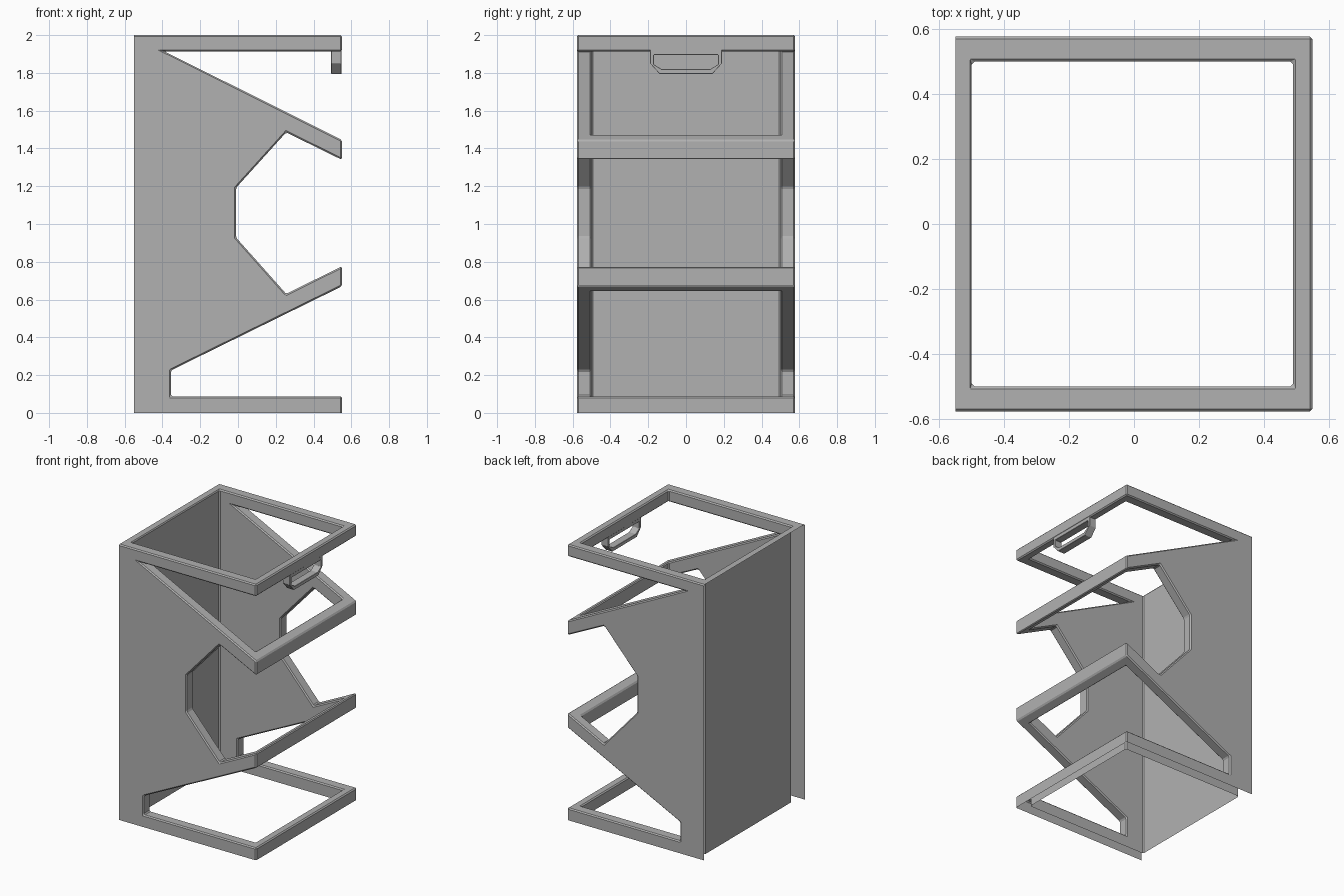
import bpy, bmesh

if "Cube" in bpy.data.objects:
    bpy.data.objects.remove(bpy.data.objects["Cube"])

# Dark grey finish shared by all parts
grey = bpy.data.materials.new("dark_grey")
grey.diffuse_color = (.44, .44, .44, 1)
grey.use_nodes = True
grey.node_tree.nodes["Principled BSDF"].inputs["Base Color"].default_value = grey.diffuse_color


def prism(name, pts, axis, lo, hi):
    """Solid from a 2D profile: axis 'y' takes (x, z) points, axis 'x' takes (y, z)."""
    place = (lambda a, b, d: (a, d, b)) if axis == 'y' else (lambda a, b, d: (d, a, b))
    bm = bmesh.new()
    face = bm.faces.new([bm.verts.new(place(a, b, lo)) for a, b in pts])
    ext = bmesh.ops.extrude_face_region(bm, geom=[face])
    new = [g for g in ext['geom'] if isinstance(g, bmesh.types.BMVert)]
    bmesh.ops.translate(bm, verts=new, vec=place(0, 0, hi - lo))
    # make sure the starting cap exists
    bmesh.ops.holes_fill(bm, edges=[e for e in bm.edges if e.is_boundary], sides=0)
    bmesh.ops.recalc_face_normals(bm, faces=bm.faces)
    mesh = bpy.data.meshes.new(name)
    bm.to_mesh(mesh)
    bm.free()
    mesh.materials.append(grey)
    obj = bpy.data.objects.new(name, mesh)
    bpy.context.collection.objects.link(obj)
    return obj


def carve(obj, cutter):
    """Subtract the cutter and throw it away."""
    mod = obj.modifiers.new("carve", 'BOOLEAN')
    mod.operation, mod.solver, mod.object = 'DIFFERENCE', 'EXACT', cutter
    bpy.context.view_layer.objects.active = obj
    bpy.ops.object.modifier_apply(modifier=mod.name)
    bpy.data.objects.remove(cutter)


def chamfer(obj, width):
    mod = obj.modifiers.new("chamfer", 'BEVEL')
    mod.width, mod.segments = width, 1
    mod.limit_method, mod.angle_limit = 'ANGLE', 0.45


# Bin frame: side silhouette with arms and cutouts, run across the full width
side = [(-.55, 0), (.55, 0), (.55, .088), (-.355, .088), (-.355, .225),
        (.55, .67), (.55, .776), (.255, .63), (-.01, .928), (-.01, 1.192),
        (.255, 1.485), (.55, 1.34), (.55, 1.445), (-.39, 1.914),
        (.55, 1.914), (.55, 2), (-.55, 2)]
frame = prism("rack_frame", side, 'y', -.578, .578)

# Hollow the middle, leaving side panels, back panel and front bars
well = [(-.50, -1), (.49, -1), (.49, 3), (-.50, 3)]
carve(frame, prism("well_cutter", well, 'y', -.5, .5))

# The back and underside of the hollow walls are open
bm = bmesh.new()
bm.from_mesh(frame.data)
open_faces = [f for f in bm.faces
              if all(v.co.x < -.549 for v in f.verts) or all(v.co.z < .001 for v in f.verts)]
bmesh.ops.delete(bm, geom=open_faces, context='FACES')
bm.to_mesh(frame.data)
bm.free()
chamfer(frame, .008)

# Pull handle hanging under the top front bar
outer = [(-.19, 1.93), (-.19, 1.85), (-.14, 1.795), (.14, 1.795), (.19, 1.85), (.19, 1.93)]
inner = [(-.17, 1.895), (-.17, 1.845), (-.13, 1.82), (.13, 1.82), (.17, 1.845), (.17, 1.895)]
handle = prism("pull_handle", outer, 'x', .493, .548)
carve(handle, prism("grip_cutter", inner, 'x', .3, .7))
chamfer(handle, .005)
